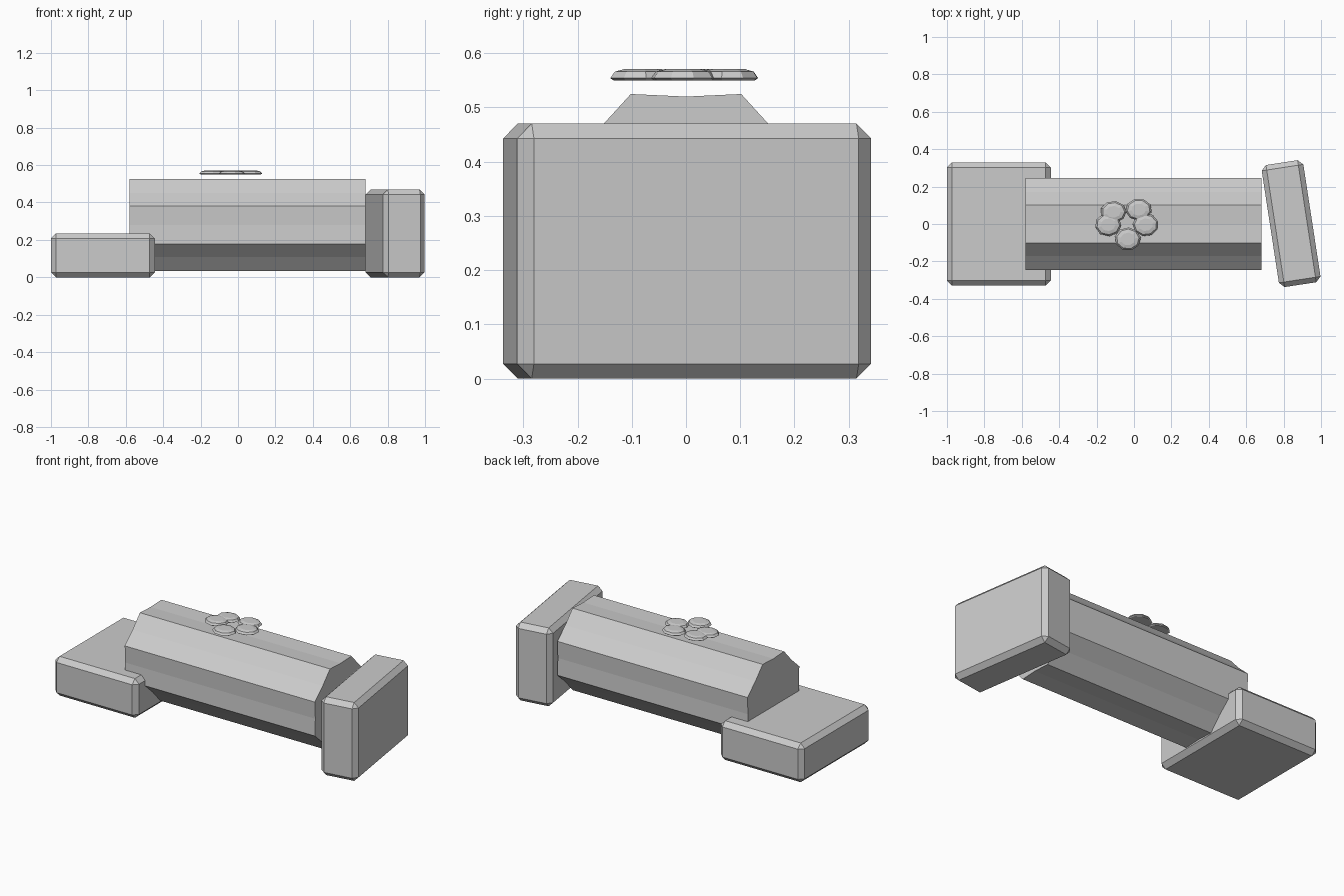
import bpy, bmesh, math

if "Cube" in bpy.data.objects:
    bpy.data.objects.remove(bpy.data.objects["Cube"])


def make_object(name, bm, loc=(0, 0, 0), rot=0.0):
    bmesh.ops.recalc_face_normals(bm, faces=bm.faces)
    mesh = bpy.data.meshes.new(name)
    bm.to_mesh(mesh)
    bm.free()
    ob = bpy.data.objects.new(name, mesh)
    ob.location = loc
    ob.rotation_euler.z = rot
    bpy.context.collection.objects.link(ob)
    return ob


def loft(bm, rings):
    loops = [[bm.verts.new(p) for p in ring] for ring in rings]
    n = len(loops[0])
    for a, b in zip(loops, loops[1:]):
        for i in range(n):
            j = (i + 1) % n
            bm.faces.new((a[i], a[j], b[j], b[i]))
    bm.faces.new(loops[0][::-1])
    bm.faces.new(loops[-1])


def stone(name, size, loc, rot=0.0):
    bm = bmesh.new()
    bmesh.ops.create_cube(bm, size=1)
    bmesh.ops.scale(bm, vec=size, verts=bm.verts)
    ob = make_object(name, bm, loc, rot)
    bev = ob.modifiers.new("chamfer", 'BEVEL')
    bev.width = 0.027
    bev.segments = 1
    return ob


# Chamfered stone blocks at both ends
stone("low_stone", (0.555, 0.66, 0.235), (-0.7225, 0, 0.1175))
stone("tall_stone", (0.225, 0.66, 0.47), (0.84, 0.002, 0.235), math.radians(8.7))

# Log: eight ridges with a slight dip along the middle of each side
section = []
for i in range(16):
    a = math.radians(22.5 * (i + 1))
    r = 0.266 if i % 2 == 0 else 0.241
    section.append((r * math.cos(a), 0.279 + r * math.sin(a)))
bm = bmesh.new()
loft(bm, [[(x, y, z) for y, z in section] for x in (-0.58, 0.682)])
make_object("log", bm)

# Flower of five flattened faceted petals, hovering over the log
petals = [(-0.11, 0.065, 0.070, 0.058), (0.025, 0.077, 0.071, 0.059),
          (0.062, -0.004, 0.070, 0.062), (-0.033, -0.08, 0.070, 0.062),
          (-0.138, -0.004, 0.071, 0.062)]
levels = [(0.90, 0.550), (1.0, 0.554), (0.86, 0.566), (0.55, 0.571)]
for k, (px, py, rx, ry) in enumerate(petals):
    bm = bmesh.new()
    rings = []
    for s, z in levels:
        rings.append([(px + rx * s * math.cos(t), py + ry * s * math.sin(t), z)
                      for t in (math.tau * i / 9 + k * 0.5 for i in range(9))])
    loft(bm, rings)
    make_object(f"petal_{k + 1}", bm)
